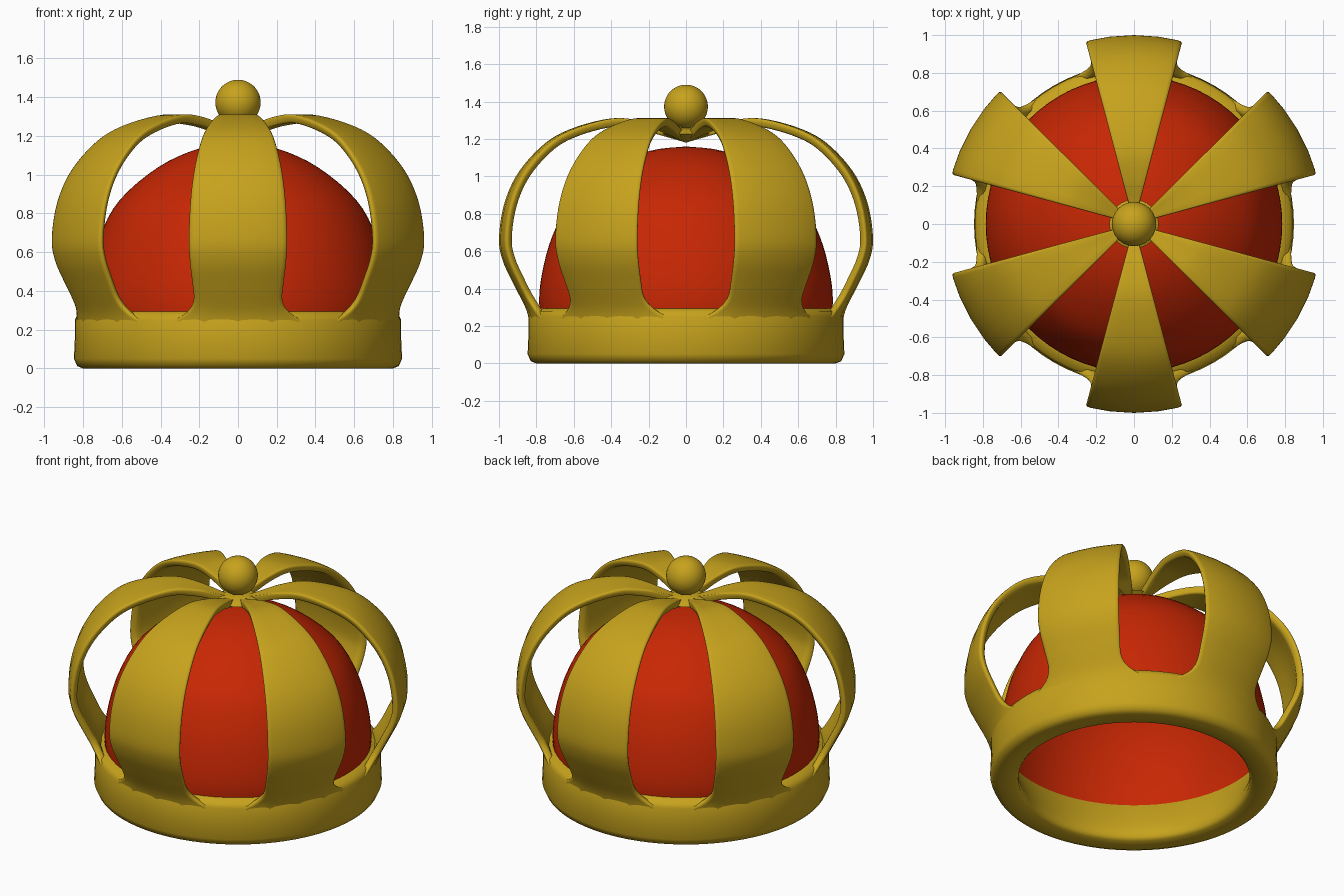
import bpy
import bmesh
from math import radians, sin, cos, pi
from mathutils import Matrix, Vector

cube = bpy.data.objects.get("Cube")
if cube:
    bpy.data.objects.remove(cube)


def material(name, rgb):
    m = bpy.data.materials.new(name)
    m.use_nodes = True
    m.diffuse_color = (*rgb, 1)
    m.node_tree.nodes["Principled BSDF"].inputs["Base Color"].default_value = (*rgb, 1)
    return m


gold = material("gold", (0.57, 0.365, 0.012))
red = material("red velvet", (0.57, 0.02, 0.001))


def smooth_path(pts, steps=5):
    """Catmull-Rom curve through profile points."""
    ext = [pts[0]] + pts + [pts[-1]]
    out = []
    for a, b, c, d in zip(ext, ext[1:], ext[2:], ext[3:]):
        for s in range(steps):
            t = s / steps
            out.append(tuple(
                0.5 * (2 * q + (r - p) * t + (2 * p - 5 * q + 4 * r - w) * t ** 2
                       + (3 * q - p - 3 * r + w) * t ** 3)
                for p, q, r, w in zip(a, b, c, d)))
    return out + [pts[-1]]


def finish(name, bm, mat):
    bmesh.ops.remove_doubles(bm, verts=bm.verts, dist=0.0001)
    mesh = bpy.data.meshes.new(name)
    bm.to_mesh(mesh)
    bm.free()
    mesh.materials.append(mat)
    obj = bpy.data.objects.new(name, mesh)
    bpy.context.collection.objects.link(obj)
    bpy.ops.object.select_all(action="DESELECT")
    obj.select_set(True)
    bpy.context.view_layer.objects.active = obj
    bpy.ops.object.shade_smooth_by_angle(angle=radians(60))


def polar(r, angle, z):
    return r * cos(angle), r * sin(angle), z


def lathe(name, profile, mat, closed=False, columns=72):
    """Spin an (r, z) profile about the z axis."""
    bm = bmesh.new()
    grid = [[bm.verts.new(polar(r, 2 * pi * i / columns, z)) for r, z in profile]
            for i in range(columns + 1)]
    n = len(profile)
    for left, right in zip(grid, grid[1:]):
        for j in range(n if closed else n - 1):
            k = (j + 1) % n
            bm.faces.new((left[j], right[j], right[k], left[k]))
    finish(name, bm, mat)


# Base ring, its inner wall widening upward
ring_profile = [(0.70, 0), (0.80, 0), (0.83, 0.012), (0.847, 0.05), (0.842, 0.16),
                (0.842, 0.25), (0.828, 0.28), (0.785, 0.295), (0.755, 0.24),
                (0.715, 0.15), (0.685, 0.07), (0.682, 0.02)]
lathe("base_ring", ring_profile, gold, closed=True)

# Velvet cap, a single thin shell open below
cap_profile = smooth_path([(0.765, 0.17), (0.785, 0.32), (0.77, 0.48), (0.715, 0.68), (0.61, 0.87),
                           (0.41, 1.04), (0.2, 1.135), (0, 1.16)], 4)
lathe("velvet_cap", cap_profile, red)

# Six arched bands: a wedge cross-section (side, depth) swept along the arch
band_path = smooth_path([(0.835, 0.2), (0.855, 0.29), (0.92, 0.42), (0.98, 0.55), (1.0, 0.67),
                         (0.97, 0.86), (0.89, 1.03), (0.75, 1.18), (0.6, 1.26), (0.4, 1.31),
                         (0.25, 1.298), (0.13, 1.265), (0.025, 1.235)])
half_section = [(0, 0), (0.5, 0), (0.9, 0), (0.97, 0.04), (1, 0.2), (0.99, 0.45),
                (0.95, 0.78), (0.9, 0.95), (0.8, 1), (0.4, 1), (0, 1)]
section = half_section + [(-u, d) for u, d in half_section[-2:0:-1]]


def arch_band(name, turn):
    bm = bmesh.new()
    loops = []
    last = len(band_path) - 1
    thickness = 0.045
    for i, (r, z) in enumerate(band_path):
        ahead = Vector(band_path[min(i + 1, last)])
        along = (ahead - Vector(band_path[max(i - 1, 0)])).normalized()
        flare = 8 * max(0, (0.4 - z) / 0.15) ** 3
        half = radians(14.8 + min(flare, 10))
        loops.append([bm.verts.new(polar(max(r - along.y * d * thickness, 0.004),
                                         turn + u * half,
                                         z + along.x * d * thickness))
                      for u, d in section])
    n = len(section)
    for low, high in zip(loops, loops[1:]):
        for j in range(n):
            k = (j + 1) % n
            bm.faces.new((low[j], low[k], high[k], high[j]))
    finish(name, bm, gold)


for i in range(6):
    arch_band(f"arch_band_{i + 1}", radians(30 + 60 * i))

# Hub where the bands meet, and the orb on top
lathe("band_hub", [(0, 1.18), (0.08, 1.205), (0.13, 1.228), (0.1, 1.245), (0, 1.265)],
      gold, columns=36)
bm = bmesh.new()
bmesh.ops.create_uvsphere(bm, u_segments=40, v_segments=24, radius=0.117,
                          matrix=Matrix.Translation((0, 0, 1.373)))
finish("top_orb", bm, gold)
